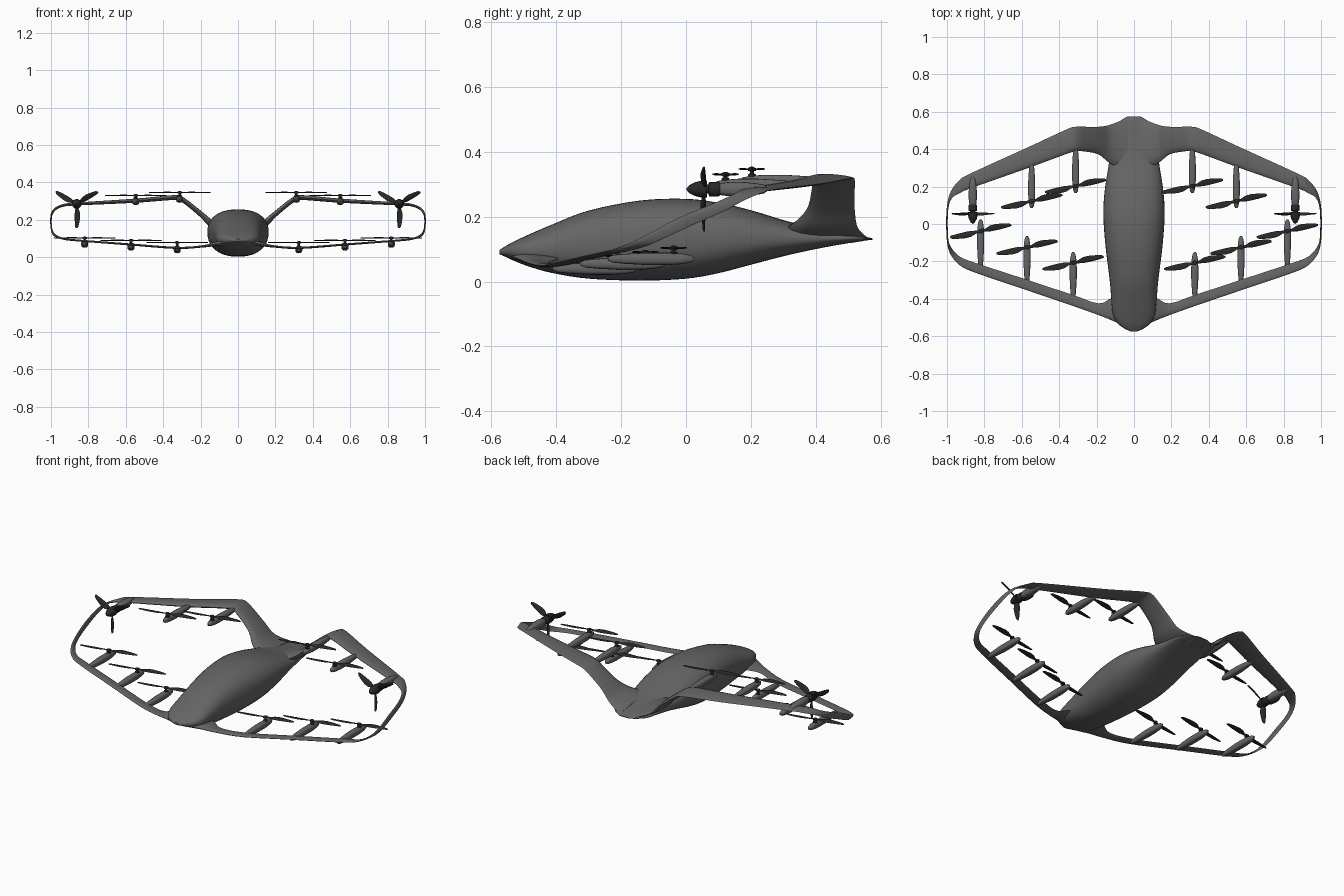
import bpy, bmesh, math
from mathutils import Vector, Matrix

if "Cube" in bpy.data.objects:
    bpy.data.objects.remove(bpy.data.objects["Cube"])


def material(name, v):
    m = bpy.data.materials.new(name)
    m.diffuse_color = (v, v, v, 1)
    m.use_nodes = True
    m.node_tree.nodes["Principled BSDF"].inputs["Base Color"].default_value = m.diffuse_color
    return m


GREY = material("body grey", 0.13)
DARK = material("rotor black", 0.022)


def smooth_rows(rows, steps):
    """Catmull-Rom interpolation through rows of numbers."""
    out = []
    n = len(rows)
    for i in range(n - 1):
        p = [rows[max(i - 1, 0)], rows[i], rows[i + 1], rows[min(i + 2, n - 1)]]
        for s in range(steps):
            t = s / steps
            out.append([0.5 * (2 * b + (c - a) * t + (2 * a - 5 * b + 4 * c - d) * t * t
                               + (3 * b - a - 3 * c + d) * t ** 3)
                        for a, b, c, d in zip(*p)])
    out.append(list(rows[-1]))
    return out


def loft(bm, rings):
    """Skin a list of closed rings and cap both ends."""
    vs = [[bm.verts.new(p) for p in r] for r in rings]
    n = len(rings[0])
    for a, b in zip(vs, vs[1:]):
        for i in range(n):
            j = (i + 1) % n
            bm.faces.new((a[i], a[j], b[j], b[i]))
    bm.faces.new(vs[0][::-1])
    bm.faces.new(vs[-1])


def finish(name, bm, mat, mirror=False, angle=40):
    bmesh.ops.recalc_face_normals(bm, faces=bm.faces)
    me = bpy.data.meshes.new(name)
    bm.to_mesh(me)
    bm.free()
    me.materials.append(mat)
    ob = bpy.data.objects.new(name, me)
    bpy.context.collection.objects.link(ob)
    bpy.ops.object.select_all(action='DESELECT')
    ob.select_set(True)
    bpy.context.view_layer.objects.active = ob
    bpy.ops.object.shade_smooth_by_angle(angle=math.radians(angle))
    if mirror:
        ob.modifiers.new("mirror", 'MIRROR').use_clip = False
    return ob


def oval(x, y, z, w, h, power, n):
    """Superellipse ring facing along y."""
    ring = []
    for i in range(n):
        a = 2 * math.pi * i / n
        c, s = math.cos(a), math.sin(a)
        ring.append((x + w * math.copysign(abs(c) ** (2 / power), c), y,
                     z + h * math.copysign(abs(s) ** (2 / power), s)))
    return ring


# Fuselage: y, half width, top, bottom
body = [(-0.575, 0.015, 0.097, 0.084), (-0.56, 0.05, 0.107, 0.078), (-0.53, 0.088, 0.124, 0.064),
        (-0.48, 0.113, 0.147, 0.045), (-0.41, 0.121, 0.177, 0.026), (-0.3, 0.13, 0.219, 0.009),
        (-0.14, 0.15, 0.25, 0.003), (0.0, 0.162, 0.255, 0.009), (0.1, 0.163, 0.243, 0.026),
        (0.2, 0.154, 0.22, 0.052), (0.32, 0.135, 0.184, 0.083), (0.43, 0.121, 0.16, 0.106),
        (0.51, 0.107, 0.147, 0.12), (0.55, 0.075, 0.139, 0.126), (0.575, 0.035, 0.133, 0.129)]
bm = bmesh.new()
loft(bm, [oval(0, y, (t + b) / 2, w, (t - b) / 2, 2.4, 40) for y, w, t, b in smooth_rows(body, 4)])
finish("fuselage", bm, GREY)

# Closed box wing: x, front edge y, rear edge y, mid z, front-minus-rear z
front_wing = [(0.03, -0.555, -0.36, 0.082, 0), (0.12, -0.515, -0.395, 0.07, 0),
              (0.19, -0.487, -0.424, 0.058, 0), (0.33, -0.437, -0.378, 0.05, 0),
              (0.6, -0.345, -0.289, 0.07, 0), (0.85, -0.26, -0.207, 0.089, 0)]
winglet = [(0.93, -0.222, -0.175, 0.097, 0.004), (0.976, -0.17, -0.127, 0.114, 0.012),
           (0.995, -0.11, -0.075, 0.14, 0.02), (1.0, -0.02, 0.012, 0.184, 0.027),
           (0.996, 0.078, 0.115, 0.227, 0.022), (0.975, 0.137, 0.182, 0.258, 0.013)]
rear_wing = [(0.93, 0.166, 0.237, 0.277, 0.005), (0.87, 0.192, 0.272, 0.284, 0),
             (0.55, 0.305, 0.418, 0.302, 0), (0.36, 0.375, 0.506, 0.318, 0),
             (0.31, 0.389, 0.52, 0.314, 0), (0.26, 0.387, 0.52, 0.281, 0),
             (0.19, 0.372, 0.52, 0.223, 0), (0.13, 0.325, 0.53, 0.17, 0.01),
             (0.04, 0.27, 0.565, 0.137, 0.01)]
stations = smooth_rows(front_wing + winglet + rear_wing, 5)
fronts = [Vector((x, fy, z + d / 2)) for x, fy, ry, z, d in stations]
rears = [Vector((x, ry, z - d / 2)) for x, fy, ry, z, d in stations]
rings = []
for i, (f, r) in enumerate(zip(fronts, rears)):
    lo, hi = max(i - 1, 0), min(i + 1, len(fronts) - 1)
    tangent = (fronts[hi] + rears[hi]) - (fronts[lo] + rears[lo])
    chord = r - f
    normal = tangent.cross(chord).normalized()
    ring = []
    for k in range(14):
        a = 2 * math.pi * k / 14
        u = (1 - math.cos(a)) / 2
        half = 0.105 * chord.length * math.sin(a) * (1.25 - 0.75 * u)
        ring.append(f + chord * u + normal * half)
    rings.append(ring)
bm = bmesh.new()
loft(bm, rings)
finish("box_wing", bm, GREY, mirror=True, angle=50)


def pod(name, x, y0, y1, z0, z1, w, h, mat=GREY):
    """Streamlined boom running from the wing (y0) to its rotor end (y1)."""
    profile = [(0, 0.3), (0.06, 0.62), (0.2, 0.8), (0.45, 1), (0.7, 1), (0.86, 0.85),
               (0.96, 0.6), (1, 0.25)]
    b = bmesh.new()
    loft(b, [oval(x, y0 + (y1 - y0) * t, z0 + (z1 - z0) * t, w * s, h * s, 2.8, 16)
             for t, s in profile])
    finish(name, b, mat, mirror=True)


def lathe(bm, profile, n=16):
    """Turned shape around local z from (radius, z) pairs."""
    loft(bm, [[(r * math.cos(2 * math.pi * i / n), r * math.sin(2 * math.pi * i / n), z)
               for i in range(n)] for r, z in profile])


def blades(bm, angles, radius, pitch):
    """Paddle blades around local z: fraction of radius, chord, sweep offset."""
    outline = [(0.03, 0.012, 0), (0.16, 0.016, 0), (0.32, 0.031, 0.003), (0.5, 0.034, 0.004),
               (0.75, 0.027, 0.002), (0.94, 0.018, 0), (1.0, 0.008, -0.002)]
    for ang in angles:
        turn = Matrix.Rotation(math.radians(ang), 3, 'Z')
        rows = []
        for t, c, off in outline:
            tilt = Matrix.Rotation(math.radians(pitch * (1.4 - 0.8 * t)), 3, 'X')
            row = []
            for k in range(8):
                a = 2 * math.pi * k / 8
                p = tilt @ Vector((0, c / 2 * math.cos(a) + off, 0.0022 * math.sin(a)))
                row.append(turn @ (p + Vector((radius * t, 0, 0))))
            rows.append(row)
        loft(bm, rows)


def lift_rotor(name, x, y, z, drop):
    """Two-blade rotor on a short mast reaching down into its boom."""
    b = bmesh.new()
    lathe(b, [(0.013, -drop), (0.012, -drop + 0.012), (0.006, -drop + 0.016), (0.006, -0.006),
              (0.012, -0.005), (0.012, 0.004), (0.004, 0.008)])
    blades(b, (12, 192), 0.167, 9)
    finish(name, b, DARK).location = (x, y, z)


# Booms and lift rotors: x, wing y, end y, boom z, rotor y, rotor z
lift_units = [("front_inner", 0.325, -0.41, -0.15, 0.04, -0.208, 0.078),
              ("front_middle", 0.572, -0.325, -0.065, 0.055, -0.125, 0.09),
              ("front_outer", 0.82, -0.24, 0.025, 0.07, -0.038, 0.103),
              ("rear_inner", 0.312, 0.42, 0.165, 0.31, 0.203, 0.346),
              ("rear_middle", 0.547, 0.335, 0.085, 0.298, 0.122, 0.33)]
for name, x, y0, y1, z, ry, rz in lift_units:
    pod(name + "_boom", x, y0, y1, z, z, 0.019, 0.019)
    for side, s in (("right", 1), ("left", -1)):
        lift_rotor(f"{name}_rotor_{side}", s * x, ry, rz, rz - z - 0.008)

# Forward propellers: grey nacelle, dark motor, spinner and three blades
pod("propeller_nacelle", 0.862, 0.25, 0.085, 0.285, 0.285, 0.022, 0.022)
for side, s in (("right", 1), ("left", -1)):
    bm = bmesh.new()
    lathe(bm, [(0.02, -0.05), (0.022, -0.045), (0.022, -0.016), (0.014, -0.014),
               (0.014, -0.01), (0.026, -0.01), (0.026, 0.008), (0.021, 0.028),
               (0.012, 0.045), (0.002, 0.054)], 20)
    blades(bm, (30, 150, 270), 0.13, 28)
    prop = finish("propeller_" + side, bm, DARK)
    prop.location = (s * 0.862, 0.055, 0.285)
    prop.rotation_euler = (math.pi / 2, 0, 0)
